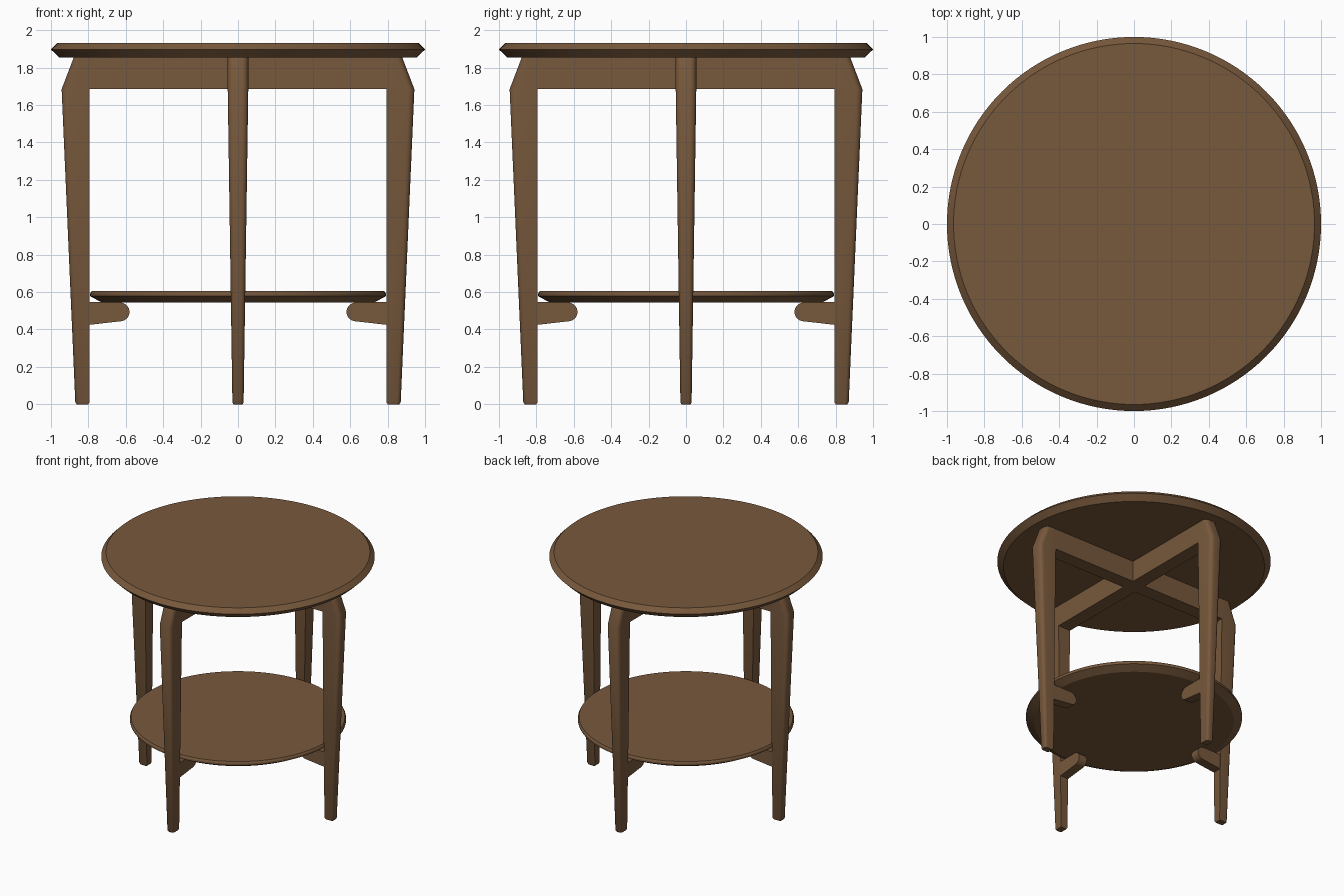
import bpy, bmesh, math
from mathutils import Matrix

if "Cube" in bpy.data.objects:
    bpy.data.objects.remove(bpy.data.objects["Cube"])

wood = bpy.data.materials.new("brown_wood")
wood.diffuse_color = (0.185, 0.098, 0.045, 1)
wood.use_nodes = True
wood.node_tree.nodes["Principled BSDF"].inputs["Base Color"].default_value = wood.diffuse_color


def finish(name, bm, angle=35):
    bmesh.ops.recalc_face_normals(bm, faces=bm.faces)
    me = bpy.data.meshes.new(name)
    bm.to_mesh(me)
    bm.free()
    me.materials.append(wood)
    ob = bpy.data.objects.new(name, me)
    bpy.context.collection.objects.link(ob)
    bpy.ops.object.select_all(action='DESELECT')
    ob.select_set(True)
    bpy.context.view_layer.objects.active = ob
    bpy.ops.object.shade_smooth_by_angle(angle=math.radians(angle))
    return ob


def loft(bm, rings):
    """Skin a list of equal-length point rings and cap both ends."""
    rings = [[bm.verts.new(p) for p in r] for r in rings]
    n = len(rings[0])
    for a, b in zip(rings, rings[1:]):
        for i in range(n):
            j = (i + 1) % n
            bm.faces.new((a[i], a[j], b[j], b[i]))
    bm.faces.new(rings[0])
    bm.faces.new(rings[-1])


def disc(name, profile, n=128):
    bm = bmesh.new()
    loft(bm, [[(r * math.cos(2 * math.pi * i / n), r * math.sin(2 * math.pi * i / n), z)
               for i in range(n)] for r, z in profile])
    return finish(name, bm, 20)


def leg_ring(x0, x1, w, z, steps=5):
    """Leg section: flat inner side, rounded outer corners."""
    r = min(w * 0.65, 0.035)
    pts = [(x0, -w, z)]
    for sy, start in ((-1, -90), (1, 0)):
        for k in range(steps + 1):
            a = math.radians(start + 90 * k / steps)
            pts.append((x1 - r + r * math.cos(a), sy * (w - r) + r * math.sin(a), z))
    pts.append((x0, w, z))
    return pts


# Round top and lower shelf with bevelled rims
disc("table_top", [(0.955, 1.853), (1.0, 1.897), (0.965, 1.932)])
disc("lower_shelf", [(0.73, 0.545), (0.79, 0.578), (0.79, 0.592), (0.782, 0.606)])

# Crossed rails under the top
bm = bmesh.new()
h, L = 0.055, 0.80
plus = []
for k in range(4):
    for x, y in ((h, -h), (L, -h), (L, h)):
        c, s = round(math.cos(k * math.pi / 2)), round(math.sin(k * math.pi / 2))
        plus.append((c * x - s * y, s * x + c * y))
loft(bm, [[(x, y, z) for x, y in plus] for z in (1.685, 1.855)])
finish("cross_rails", bm)

# Legs with shelf brackets, one on each side
for k, side in enumerate(("right", "back", "left", "front")):
    turn = Matrix.Rotation(k * math.pi / 2, 4, 'Z')
    bm = bmesh.new()
    loft(bm, [leg_ring(0.80, 0.862, 0.025, 0.0),
              leg_ring(0.793, 0.87, 0.03, 0.012),
              leg_ring(0.793, 0.943, 0.055, 1.685),
              leg_ring(0.793, 0.878, 0.055, 1.855)])
    finish(side + "_leg", bm).matrix_world = turn

    bm = bmesh.new()
    outline = [(0.82, 0.546), (0.82, 0.422)]
    outline += [(0.63 + 0.05 * math.cos(math.radians(a)), 0.494 + 0.05 * math.sin(math.radians(a)))
                for a in range(264, 89, -12)]
    outline.append((0.63, 0.546))
    loft(bm, [[(x, y, z) for x, z in outline] for y in (-0.036, 0.036)])
    finish(side + "_shelf_bracket", bm).matrix_world = turn
